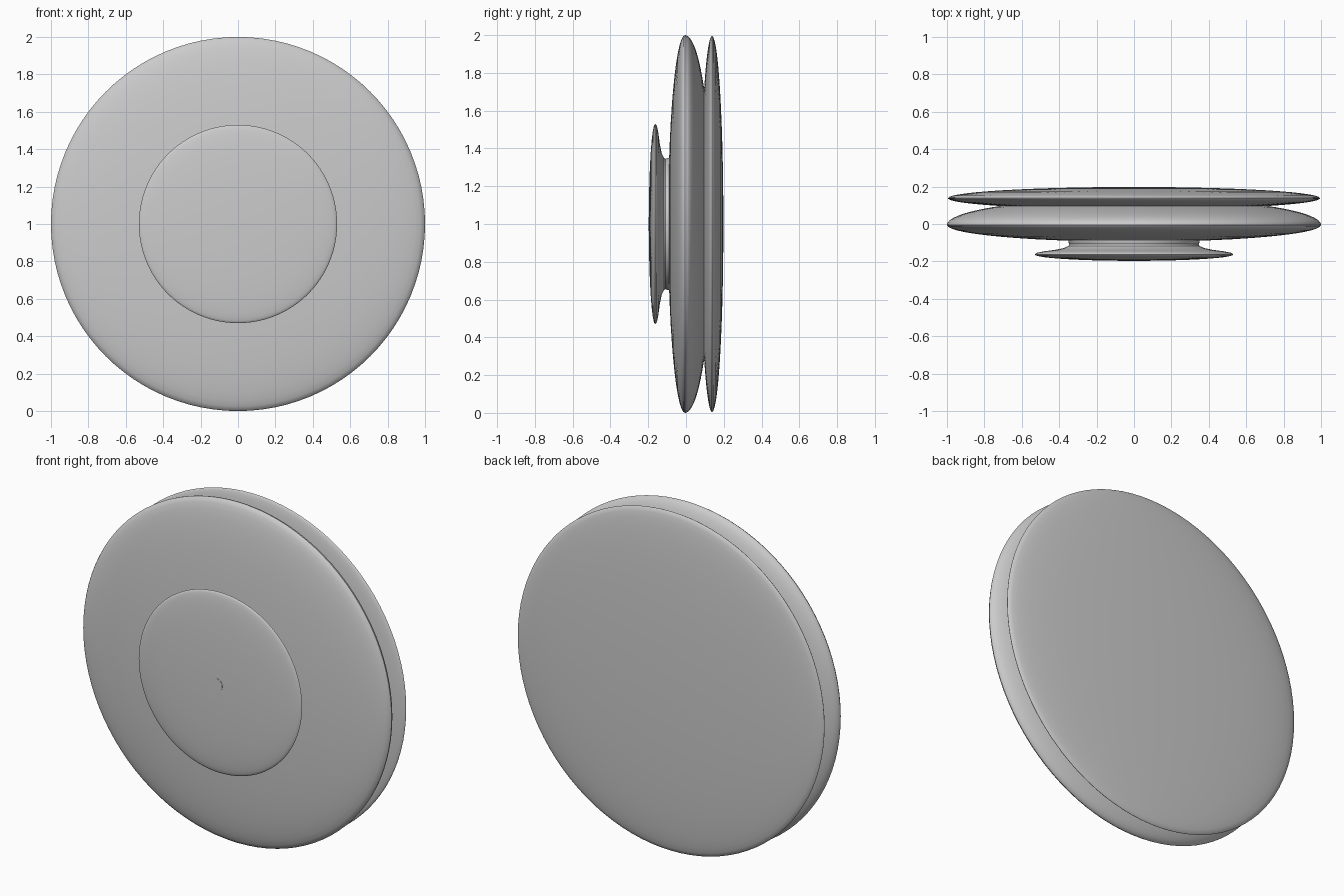
import bpy, bmesh, math
from mathutils import Matrix, Vector

if "Cube" in bpy.data.objects:
    bpy.data.objects.remove(bpy.data.objects["Cube"])

SEGMENTS = 96


def arc(y0, ry, rx, t0, t1, n=14):
    """Elliptical profile points (radius, y); t=0 is the rim, 90 degrees the axis."""
    pts = []
    for i in range(n + 1):
        t = math.radians(t0 + (t1 - t0) * i / n)
        pts.append((rx * math.cos(t), y0 + ry * math.sin(t)))
    return pts


def lathe(name, profile):
    """Spin a (radius, y) profile around the horizontal y axis at z = 1."""
    bm = bmesh.new()
    vs = [bm.verts.new((r, y, 0)) for r, y in profile]
    edges = [bm.edges.new(p) for p in zip(vs, vs[1:])]
    bmesh.ops.spin(bm, geom=vs + edges, cent=(0, 0, 0), axis=(0, 1, 0),
                   angle=2 * math.pi, steps=SEGMENTS)
    bmesh.ops.remove_doubles(bm, verts=bm.verts, dist=1e-4)
    bmesh.ops.translate(bm, verts=bm.verts, vec=(0, 0, 1))
    bmesh.ops.recalc_face_normals(bm, faces=bm.faces)
    mesh = bpy.data.meshes.new(name)
    bm.to_mesh(mesh)
    bm.free()
    obj = bpy.data.objects.new(name, mesh)
    bpy.context.collection.objects.link(obj)
    bpy.context.view_layer.objects.active = obj
    bpy.ops.object.select_all(action='DESELECT')
    obj.select_set(True)
    bpy.ops.object.shade_smooth_by_angle(angle=math.radians(35))
    return obj


# Main wheel disc: thin domed front, fuller back running into the groove
lathe("main_disc", arc(-0.005, -0.09, 1.0, 90, 0)
      + arc(-0.005, 0.145, 1.0, 0, 44)[1:] + [(0, 0.096)])

# Rear disc behind the groove
lathe("rear_disc", [(0, 0.096), (0.72, 0.096)]
      + arc(0.138, -0.06, 0.995, 43, 0)
      + arc(0.138, 0.06, 0.995, 0, 90)[1:])

# Front cap with a flared neck
lathe("front_cap", arc(-0.163, -0.034, 0.53, 90, 0)
      + [(0.52, -0.154), (0.48, -0.146), (0.42, -0.138), (0.375, -0.129),
         (0.35, -0.117), (0.345, -0.108), (0.35, -0.098), (0.35, -0.085), (0, -0.085)])

# Small centre pin, nearly flush with the cap
lathe("centre_pin", [(0, -0.199), (0.037, -0.199), (0.037, -0.18), (0, -0.18)])
